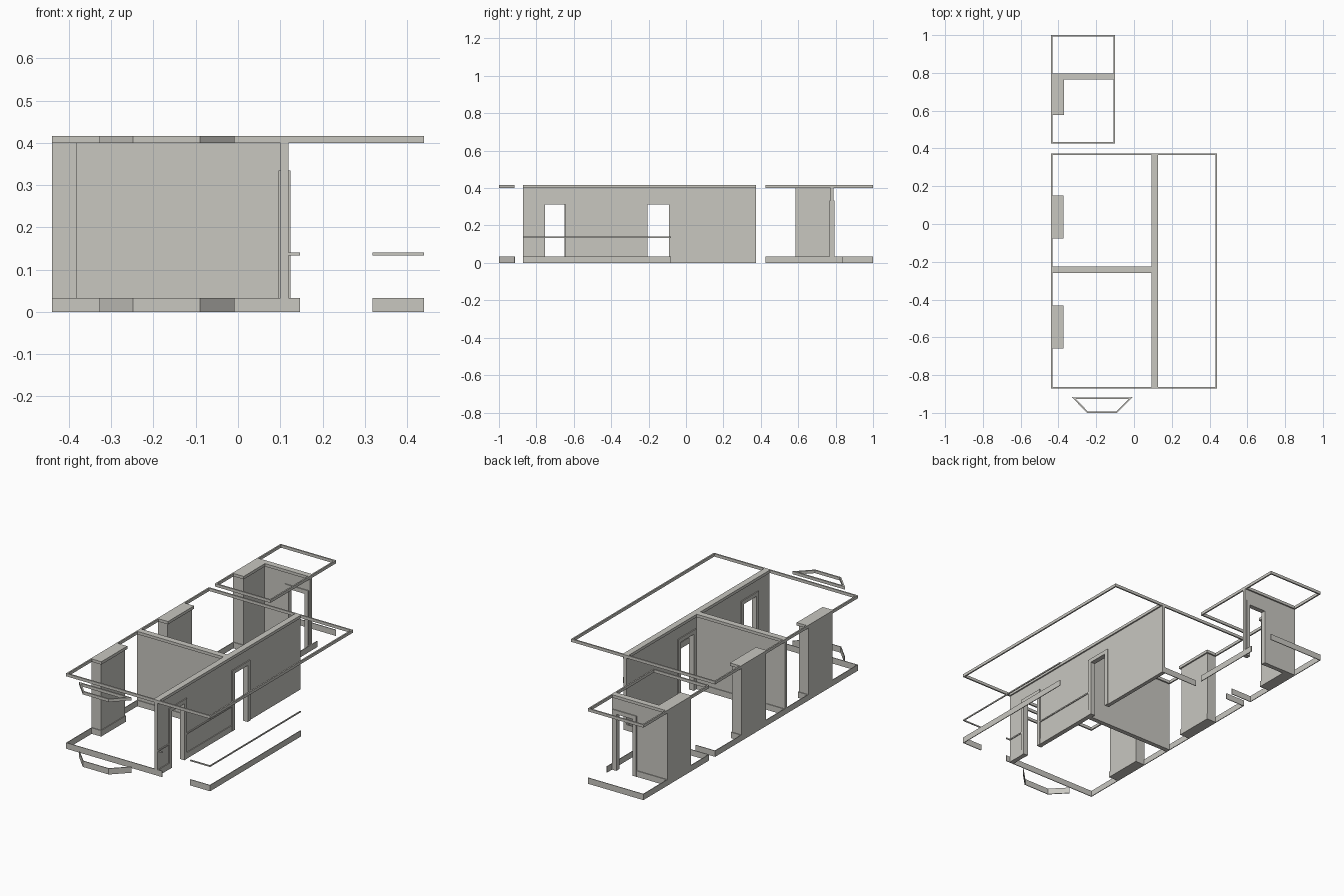
import bpy, bmesh
from mathutils import Vector

if "Cube" in bpy.data.objects:
    bpy.data.objects.remove(bpy.data.objects["Cube"])

plaster = bpy.data.materials.new("warm_grey_plaster")
plaster.diffuse_color = (0.58, 0.57, 0.53, 1)
plaster.use_nodes = True
plaster.node_tree.nodes["Principled BSDF"].inputs["Base Color"].default_value = plaster.diffuse_color

TOP, COVE_Z = 0.416, 0.40       # ceiling line and underside of the cornice
SKIRT_H, DOOR_H = 0.033, 0.312
COVE_T, SKIRT_T, TRIM_T = 0.008, 0.004, 0.005


def finish(name, bm):
    bmesh.ops.recalc_face_normals(bm, faces=bm.faces)
    mesh = bpy.data.meshes.new(name)
    bm.to_mesh(mesh)
    bm.free()
    mesh.materials.append(plaster)
    obj = bpy.data.objects.new(name, mesh)
    bpy.context.collection.objects.link(obj)


def extrude(name, points, direction):
    """Flat outline pushed along a direction."""
    bm = bmesh.new()
    face = bm.faces.new([bm.verts.new(p) for p in points])
    new = bmesh.ops.extrude_face_region(bm, geom=[face])["geom"]
    verts = [v for v in new if isinstance(v, bmesh.types.BMVert)]
    bmesh.ops.translate(bm, verts=verts, vec=direction)
    finish(name, bm)


def strip(name, path, width, z0, z1, closed=False):
    """Mitred moulding along a plan path, lying on the left of the path."""
    pts = [Vector(p) for p in path]
    n = len(pts)
    bm = bmesh.new()
    rings = []
    for i, p in enumerate(pts):
        normals = []
        for a, b in ((i - 1, i), (i, i + 1)):
            if closed or (a >= 0 and b < n):
                d = (pts[b % n] - pts[a % n]).normalized()
                normals.append(Vector((-d.y, d.x)))
        m = sum(normals, Vector((0, 0))).normalized()
        q = p + m * (width / m.dot(normals[0]))
        rings.append([bm.verts.new((c.x, c.y, z))
                      for c, z in ((p, z0), (p, z1), (q, z1), (q, z0))])
    for i in range(n if closed else n - 1):
        a, b = rings[i], rings[(i + 1) % n]
        for k in range(4):
            bm.faces.new((a[k], a[(k + 1) % 4], b[(k + 1) % 4], b[k]))
    if not closed:
        bm.faces.new(rings[0])
        bm.faces.new(rings[-1])
    finish(name, bm)


def rect(x0, x1, y0, y1):
    return [(x0, y0), (x1, y0), (x1, y1), (x0, y1)]


def box(name, x0, x1, y0, y1, z0, z1):
    extrude(name, [(x, y, z0) for x, y in rect(x0, x1, y0, y1)], (0, 0, z1 - z0))


def wall(name, axis, a0, a1, b0, b1, doors=(), skirt_ends=(None, None)):
    """Wall along an axis with doorways, cornices, skirting and architraves."""
    def at(a, b, z):
        return (a, b, z) if axis == "x" else (b, a, z)

    def along(part, s0, s1, t0, t1, z0, z1):
        if axis == "x":
            box(part, s0, s1, t0, t1, z0, z1)
        else:
            box(part, t0, t1, s0, s1, z0, z1)

    outline = [(a0, 0)]
    for d0, d1 in doors:
        outline += [(d0, 0), (d0, DOOR_H), (d1, DOOR_H), (d1, 0)]
    outline += [(a1, 0), (a1, TOP), (a0, TOP)]
    extrude(name, [at(a, b0, z) for a, z in outline], at(0, b1 - b0, 0))
    trim = 0.022
    for side, (face, sign) in enumerate(((b0, -1), (b1, 1))):
        def span(t):
            return sorted((face, face + sign * t))
        along(name + "_cornice", a0, a1, *span(COVE_T), COVE_Z, TOP)
        # skirting runs between the architraves
        end = skirt_ends[side] or a1
        start = a0
        for d0, d1 in doors:
            along(name + "_skirting", start, d0 - trim, *span(SKIRT_T), 0, SKIRT_H)
            start = d1 + trim
            o = [(d0 - trim, 0), (d0, 0), (d0, DOOR_H), (d1, DOOR_H), (d1, 0),
                 (d1 + trim, 0), (d1 + trim, DOOR_H + trim), (d0 - trim, DOOR_H + trim)]
            extrude(name + "_architrave", [at(a, face, z) for a, z in o],
                    at(0, sign * TRIM_T, 0))
        if end > start + 0.005:
            along(name + "_skirting", start, end, *span(SKIRT_T), 0, SKIRT_H)


def chimney(name, x1, y0, y1):
    """Chimney breast on the left wall with its own cornice and skirting."""
    box(name, -0.44, x1, y0, y1, 0, TOP)
    path = [(-0.44, y1), (x1, y1), (x1, y0), (-0.44, y0)]
    strip(name + "_cornice", path, COVE_T, COVE_Z, TOP)
    strip(name + "_skirting", path, SKIRT_T, 0, SKIRT_H)


# Main house: perimeter cornice
X, Y0, Y1 = 0.44, -0.872, 0.374
strip("main_cornice", rect(-X, X, Y0, Y1), COVE_T, COVE_Z, TOP, True)

# Inner walls
hall_doors = [(-0.753, -0.645), (-0.205, -0.092)]
wall("hall_wall", "y", Y0, Y1, 0.101, 0.119, hall_doors, (None, -0.08))
wall("cross_wall", "x", -X, 0.101, -0.252, -0.234)
chimney("front_chimney", -0.382, -0.65, -0.44)
chimney("middle_chimney", -0.382, -0.069, 0.143)

# Main skirting, broken at the front door and the rear doorway
strip("room_skirting", [(-0.32, Y1), (-X, Y1), (-X, Y0), (0.147, Y0)],
      SKIRT_T, 0, SKIRT_H)
strip("rear_skirting", [(0.101, Y1), (-0.11, Y1)], SKIRT_T, 0, SKIRT_H)
hall_path = [(0.318, Y0), (X, Y0), (X, -0.08)]
strip("hall_skirting", hall_path, SKIRT_T, 0, SKIRT_H)

# Dado rail around the hall
DADO = (0.134, 0.141)
strip("hall_dado", hall_path, TRIM_T, *DADO)
box("front_dado", 0.119, 0.147, Y0, Y0 + TRIM_T, *DADO)
for y0, y1 in ((Y0, -0.775), (-0.623, -0.227)):
    box("wall_dado", 0.119, 0.119 + TRIM_T, y0, y1, *DADO)

# Bay window: closed cornice loop, skirting open to the room
bay = [(-0.328, -0.918), (-0.248, -1.0), (-0.09, -1.0), (-0.008, -0.918)]
strip("bay_cornice", bay, COVE_T, COVE_Z, TOP, True)
strip("bay_skirting", bay, SKIRT_T, 0, SKIRT_H)

# Rear annex
AX, AY = -0.10, 0.426
strip("annex_cornice", rect(-X, AX, AY, 1.0), COVE_T, COVE_Z, TOP, True)
strip("annex_skirting", [(AX, 1.0), (-X, 1.0), (-X, AY), (-0.31, AY)],
      SKIRT_T, 0, SKIRT_H)
strip("annex_side_skirting", [(AX, AY), (AX, 0.838)], SKIRT_T, 0, SKIRT_H)
wall("annex_wall", "x", -X, AX, 0.772, 0.789, [(-0.23, -0.13)])
chimney("annex_chimney", -0.378, 0.586, 0.772)
